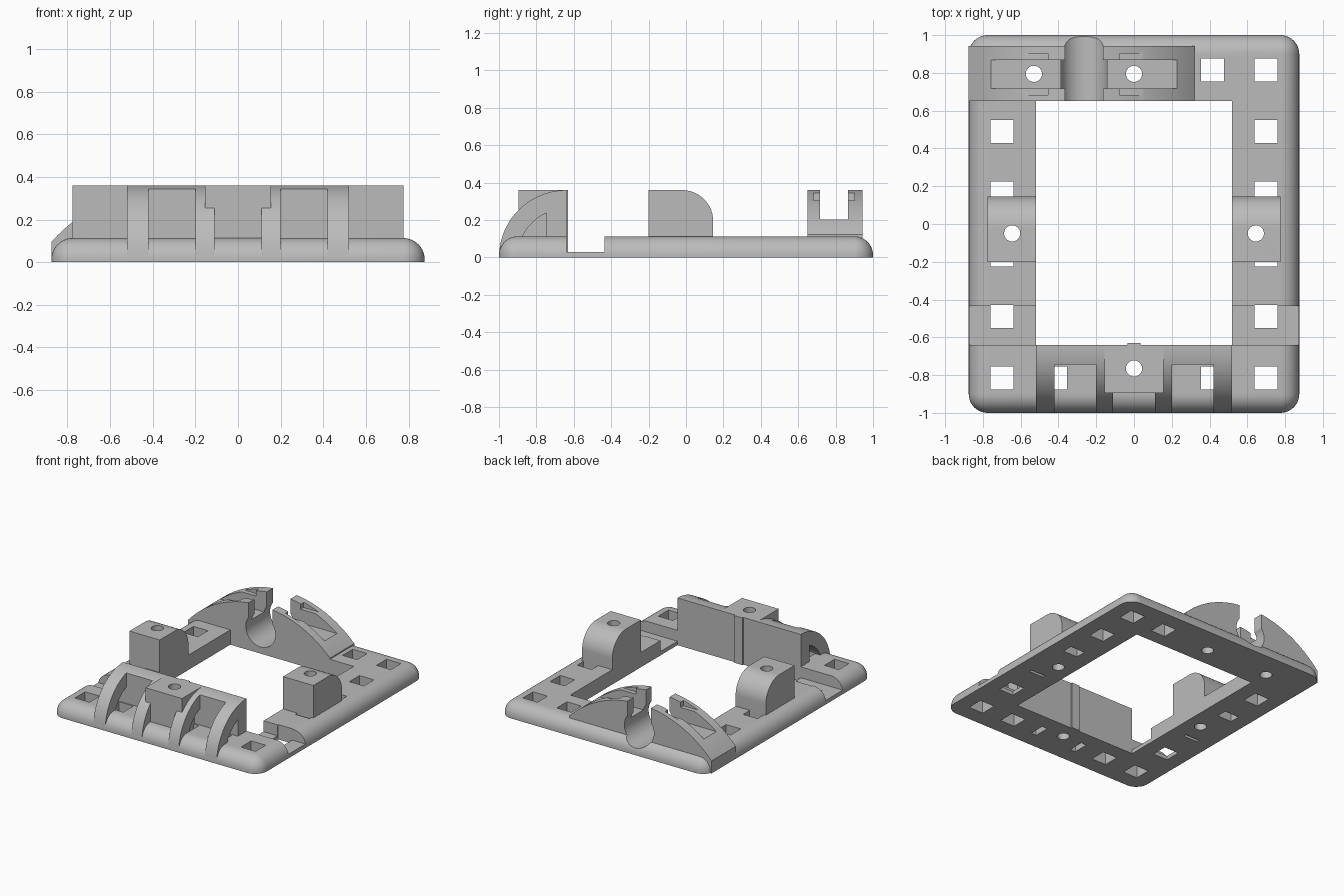
import bpy, bmesh
from math import sin, cos, pi, radians, sqrt

old = bpy.data.objects.get("Cube")
if old:
    bpy.data.objects.remove(old)

grey = bpy.data.materials.new("plain_grey")
grey.use_nodes = True
grey.diffuse_color = (0.5, 0.5, 0.5, 1)
grey.node_tree.nodes["Principled BSDF"].inputs["Base Color"].default_value = (0.5, 0.5, 0.5, 1)


def finish(name, bm):
    bmesh.ops.recalc_face_normals(bm, faces=bm.faces)
    mesh = bpy.data.meshes.new(name)
    bm.to_mesh(mesh)
    bm.free()
    mesh.materials.append(grey)
    obj = bpy.data.objects.new(name, mesh)
    bpy.context.collection.objects.link(obj)
    return obj


def prism(name, profile, axis, start, end):
    """Extrude a closed 2D profile along x, y or z."""
    place = {"x": lambda u, v, w: (w, u, v),
             "y": lambda u, v, w: (u, w, v),
             "z": lambda u, v, w: (u, v, w)}[axis]
    bm = bmesh.new()
    low = [bm.verts.new(place(u, v, start)) for u, v in profile]
    high = [bm.verts.new(place(u, v, end)) for u, v in profile]
    bm.faces.new(low)
    bm.faces.new(high)
    n = len(low)
    for i in range(n):
        j = (i + 1) % n
        bm.faces.new((low[i], low[j], high[j], high[i]))
    return finish(name, bm)


def box(name, x0, x1, y0, y1, z0, z1):
    return prism(name, [(x0, y0), (x1, y0), (x1, y1), (x0, y1)], "z", z0, z1)


def arc(cx, cy, r, a0, a1, steps=20):
    angles = [radians(a0 + (a1 - a0) * i / steps) for i in range(steps + 1)]
    return [(cx + r * cos(a), cy + r * sin(a)) for a in angles]


def combine(target, tool, operation="DIFFERENCE"):
    """Apply one boolean and discard the tool."""
    mod = target.modifiers.new("combine", "BOOLEAN")
    mod.operation, mod.solver, mod.object = operation, "EXACT", tool
    bpy.context.view_layer.objects.active = target
    bpy.ops.object.modifier_apply(modifier=mod.name)
    bpy.data.objects.remove(tool)


# Base slab with rounded outer edges
W, L, H = 0.875, 1.0, 0.113
bm = bmesh.new()
bmesh.ops.create_cube(bm, size=1)
for v in bm.verts:
    v.co = (v.co.x * 2 * W, v.co.y * 2 * L, (v.co.z + 0.5) * H)
edges = [e for e in bm.edges if max(v.co.z for v in e.verts) > 0]
bmesh.ops.bevel(bm, geom=edges, offset=0.1, segments=10, profile=0.5, affect="EDGES")
frame = finish("mount_frame", bm)

# Central opening, square holes and side notches
combine(frame, box("opening", -0.52, 0.52, -0.64, 0.65, -1, 1))


def square_hole(x, y, top=1):
    s = 0.061
    combine(frame, box("square_hole", x - s, x + s, y - s, y + s, -0.1, top))


PITCH = 0.326
for side in (-1, 1):
    for row in range(6):
        square_hole(side * 0.7, (row - 2.5) * PITCH)
    x0, x1 = sorted((side * 0.515, side * 0.9))
    combine(frame, box("notch", x0, x1, -0.64, -0.435, 0.03, 1))
square_hole(0.415, 2.5 * PITCH)

# Side blocks with one rounded upper edge
for side in (-1, 1):
    profile = [(-0.2, 0), (0.145, 0)] + arc(-0.02, 0.195, 0.165, 0, 90) + [(-0.2, 0.36)]
    x0, x1 = sorted((side * 0.52, side * 0.775))
    combine(frame, prism("side_block", profile, "x", x0, x1), "UNION")

# Quarter-round front wall with ribs
FY = -0.64
wall = prism("front_wall", [(FY, 0)] + arc(FY, 0, 0.36, 90, 180, 28), "x", -0.52, 0.52)
combine(wall, box("middle_recess", -0.11, 0.11, -1.1, -0.895, -1, 1))
for side in (-1, 1):
    x0, x1 = sorted((side * 0.2, side * 0.42))
    combine(wall, box("recess", x0, x1, -1.1, -0.745, -1, 1))
    # Arched passage through the ribs
    curve = [p for p in arc(FY, 0, 0.26, 90, 180, 60) if p[0] < -0.745 and p[1] > H]
    passage = [(-0.745, H), (-0.745, sqrt(0.26 ** 2 - 0.105 ** 2))] + curve + [(-0.874, H)]
    x0, x1 = sorted((side * 0.155, side * 0.55))
    combine(wall, prism("passage", passage, "x", x0, x1))
combine(wall, box("centre_block", -0.155, 0.155, -0.895, FY, 0, 0.36), "UNION")
combine(wall, box("back_strip", -0.035, 0.035, -0.65, -0.63, 0, 0.36), "UNION")
combine(frame, wall, "UNION")
for side in (-1, 1):
    square_hole(side * 0.415, -2.5 * PITCH, H + 0.002)
    x0, x1 = sorted((side * 0.155, side * 0.2))
    combine(frame, box("slit", x0, x1, -0.874, -0.755, -0.1, H + 0.002))

# Arched rear clamp
CX, CZ, R = -0.265, -0.453, 0.82
crown = []
for i in range(41):
    x = 0.32 + (-W - 0.32) * i / 40
    crown.append((x, CZ + sqrt(R * R - (x - CX) ** 2)))
clamp = prism("rear_clamp", [(-W, 0), (0.32, 0)] + crown, "y", 0.65, 0.943)
combine(clamp, box("strap_slot", -1, 0.5, 0.717, 0.867, 0.202, 1))
for x in (-0.5225, -0.0125):
    combine(clamp, box("side_pocket", x - 0.067, x + 0.067, 0.683, 0.902, 0.305, 0.345))
combine(frame, clamp, "UNION")

# Keyhole channel through the clamp
channel = [(CX + 0.1, 0.6)] + arc(CX, 0.175, 0.125, 36.87, -216.87, 36) + [(CX - 0.1, 0.6)]
combine(frame, prism("channel", channel, "y", 0.6, 1.1))

# Round screw holes
for x, y in [(-0.53, 0.795), (0, 0.795), (0, -0.765), (-0.645, -0.05), (0.645, -0.05)]:
    combine(frame, prism("screw_hole", arc(x, y, 0.043, 0, 345, 23), "z", -1, 1))

# Smooth curves with crisp edges
bpy.ops.object.select_all(action="DESELECT")
frame.select_set(True)
bpy.context.view_layer.objects.active = frame
bpy.ops.object.shade_smooth_by_angle(angle=radians(30))
